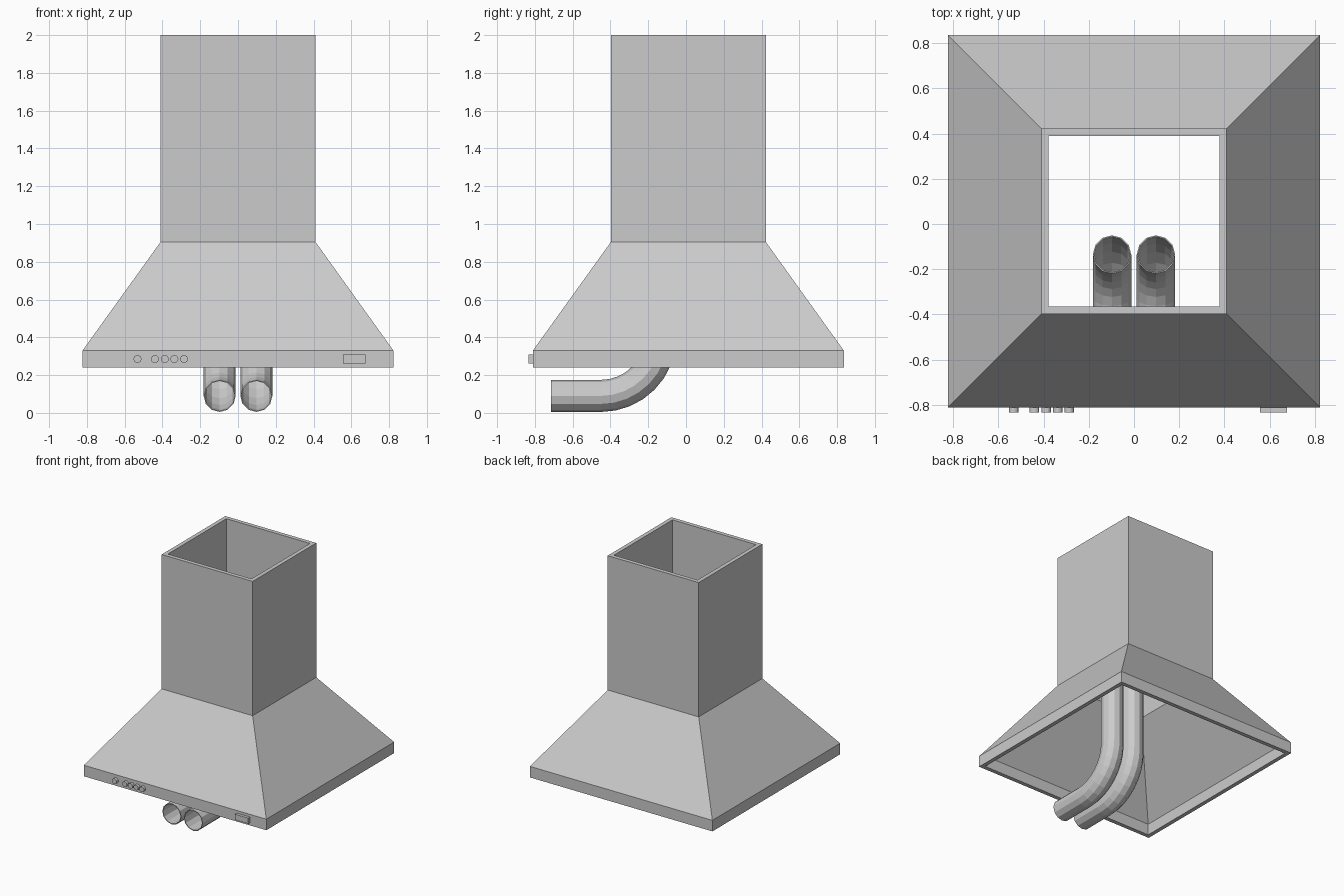
import bpy, bmesh
from math import sin, cos, pi
from mathutils import Vector

cube = bpy.data.objects.get("Cube")
if cube:
    bpy.data.objects.remove(cube)

steel = bpy.data.materials.new("brushed_steel_grey")
steel.use_nodes = True
GREY = (0.6, 0.6, 0.6, 1)
steel.diffuse_color = GREY
steel.node_tree.nodes["Principled BSDF"].inputs["Base Color"].default_value = GREY

CY = 0.0125          # hood centre in depth
WALL = 0.033         # sheet thickness


def finish(name, bm):
    bmesh.ops.recalc_face_normals(bm, faces=bm.faces)
    mesh = bpy.data.meshes.new(name)
    bm.to_mesh(mesh)
    bm.free()
    mesh.materials.append(steel)
    obj = bpy.data.objects.new(name, mesh)
    bpy.context.collection.objects.link(obj)
    return obj


def loft(name, rings):
    """Skin a closed loop of rings; the last ring joins the first."""
    bm = bmesh.new()
    loops = [[bm.verts.new(p) for p in ring] for ring in rings]
    n = len(loops[0])
    for a, b in zip(loops, loops[1:] + loops[:1]):
        for i in range(n):
            j = (i + 1) % n
            bm.faces.new((a[i], a[j], b[j], b[i]))
    return finish(name, bm)


def square(half, z):
    return [Vector((sx * half, CY + sy * half, z))
            for sx, sy in ((-1, -1), (1, -1), (1, 1), (-1, 1))]


# Hood: base band, sloped canopy and square chimney, hollow throughout
outer = [(0.823, 0.24), (0.823, 0.33), (0.41, 0.905), (0.41, 2.0)]
inner = [(h - WALL, z) for h, z in reversed(outer)]
loft("hood_shell", [square(h, z) for h, z in outer + inner])


# Twin exhaust pipes: level at the front, bent upward into the canopy
SIDES, BENDS, BEND_R = 12, 8, 0.315
path = [(-0.715, 0.09, 0)]
for k in range(BENDS + 1):
    a = k / BENDS * pi / 2
    path.append((-0.45 + BEND_R * sin(a), 0.09 + BEND_R * (1 - cos(a)), a))
path.append((-0.135, 1.05, pi / 2))


def pipe_ring(x, y, z, a, r):
    ring = []
    for i in range(SIDES):
        t = 2 * pi * i / SIDES
        ring.append(Vector((x + r * cos(t), y - r * sin(t) * sin(a),
                            z + r * sin(t) * cos(a))))
    return ring


for name, x in (("right_pipe", -0.097), ("left_pipe", 0.097)):
    rings = [pipe_ring(x, *p, 0.085) for p in path]
    rings += [pipe_ring(x, *p, 0.079) for p in reversed(path)]
    loft(name, rings)


# Round control buttons along the front band
FRONT = CY - 0.823
for n, x in enumerate((-0.532, -0.44, -0.388, -0.337, -0.286), 1):
    bm = bmesh.new()
    bmesh.ops.create_cone(bm, cap_ends=True, segments=16, radius1=0.021,
                          radius2=0.021, depth=0.04)
    for v in bm.verts:
        v.co = Vector((x + v.co.x, FRONT - 0.003 + v.co.z, 0.285 + v.co.y))
    finish(f"control_button_{n}", bm)

# Rectangular display block
bm = bmesh.new()
bmesh.ops.create_cube(bm, size=1)
for v in bm.verts:
    v.co = Vector((0.616 + v.co.x * 0.12, FRONT - 0.003 + v.co.y * 0.04,
                   0.285 + v.co.z * 0.046))
finish("display_block", bm)
